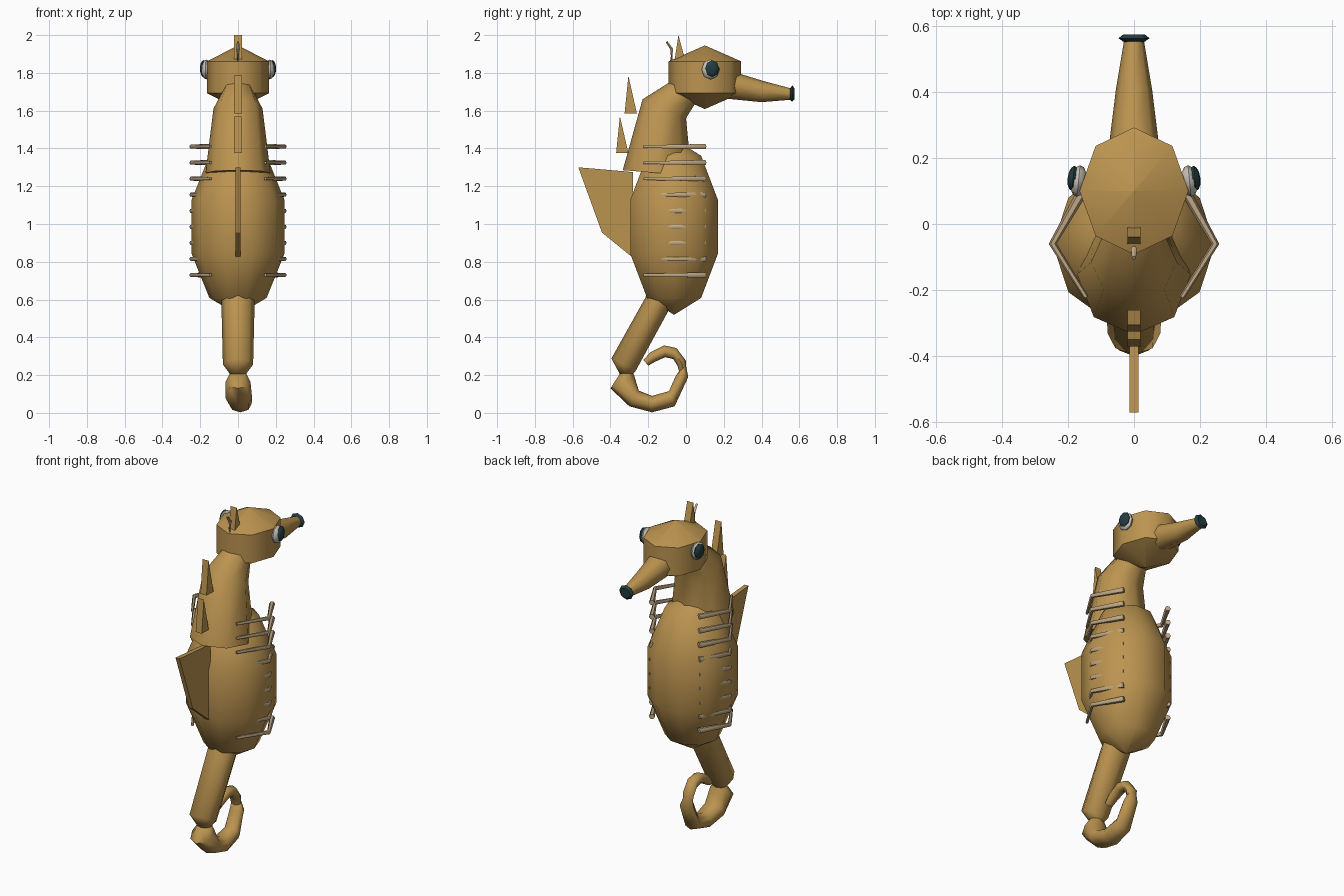
import bpy, bmesh, math
from mathutils import Vector

if "Cube" in bpy.data.objects:
    bpy.data.objects.remove(bpy.data.objects["Cube"])


def material(name, rgb):
    m = bpy.data.materials.new(name)
    m.diffuse_color = (*rgb, 1)
    m.use_nodes = True
    m.node_tree.nodes["Principled BSDF"].inputs["Base Color"].default_value = m.diffuse_color
    return m


TAN = material("tan skin", (0.50, 0.295, 0.08))
BEIGE = material("beige bone", (0.53, 0.39, 0.23))
WHITE = material("eye white", (0.60, 0.56, 0.49))
DARK = material("dark teal", (0.018, 0.045, 0.05))


def finish(name, bm, mat, angle=None):
    bmesh.ops.recalc_face_normals(bm, faces=bm.faces)
    me = bpy.data.meshes.new(name)
    bm.to_mesh(me)
    bm.free()
    me.materials.append(mat)
    ob = bpy.data.objects.new(name, me)
    bpy.context.collection.objects.link(ob)
    if angle:
        bpy.ops.object.select_all(action='DESELECT')
        bpy.context.view_layer.objects.active = ob
        ob.select_set(True)
        bpy.ops.object.shade_smooth_by_angle(angle=math.radians(angle))
    return ob


def skin(name, loops, mat, angle=None):
    """Bridge loops of points and cap both ends."""
    bm = bmesh.new()
    rows = [[bm.verts.new(p) for p in loop] for loop in loops]
    n = len(rows[0])
    for r, q in zip(rows, rows[1:]):
        for i in range(n):
            j = (i + 1) % n
            bm.faces.new((r[i], r[j], q[j], q[i]))
    bm.faces.new(rows[0])
    bm.faces.new(rows[-1])
    bmesh.ops.remove_doubles(bm, verts=bm.verts, dist=1e-4)
    return finish(name, bm, mat, angle)


def sections(name, data, mat, n=8, phase=0.0, angle=60):
    """Loft of oval sections: (y1, z1, y2, z2, half width, x offset)."""
    loops = []
    for y1, z1, y2, z2, w, *x in data:
        c = Vector((x[0] if x else 0, (y1 + y2) / 2, (z1 + z2) / 2))
        h = Vector((0, (y1 - y2) / 2, (z1 - z2) / 2))
        ts = [phase + math.tau * i / n for i in range(n)]
        loops.append([c + h * math.cos(t) + Vector((w * math.sin(t), 0, 0)) for t in ts])
    return skin(name, loops, mat, angle)


def ball(name, cy, cz, rx, ry, rz, rings, n, phase=0.0):
    """Faceted ball from horizontal sections, with tiny poles."""
    data = []
    for k in range(rings + 1):
        a = math.pi * k / rings
        s = max(math.sin(a), 0.004)
        z = cz - rz * math.cos(a)
        data.append((cy + ry * s, z, cy - ry * s, z, rx * s))
    return sections(name, data, TAN, n, phase)


def tube(name, path, mat, n=6):
    """Tube through (point, radius) stations."""
    pts = [Vector(p) for p, _ in path]
    loops = []
    for i, (_, r) in enumerate(path):
        d = (pts[min(i + 1, len(pts) - 1)] - pts[max(i - 1, 0)]).normalized()
        u = d.cross(Vector((0, 0, 1))).normalized()
        v = u.cross(d)
        loops.append([pts[i] + (u * math.cos(math.tau * k / n) + v * math.sin(math.tau * k / n)) * r
                      for k in range(n)])
    return skin(name, loops, mat, 60)


def plate(name, outline, half):
    """Flat fin from a side outline of (y, z)."""
    return skin(name, [[(x, y, z) for y, z in outline] for x in (-half, half)], TAN)


# Torso and head
ball("torso", -0.063, 0.985, 0.258, 0.256, 0.465, 5, 10, math.pi / 10)
ball("head", 0.10, 1.777, 0.19, 0.222, 0.168, 3, 8)

# Neck
sections("neck", [(-0.335, 1.285, 0.03, 1.255, 0.172),
                  (-0.23, 1.66, 0.0, 1.56, 0.13),
                  (-0.08, 1.755, 0.05, 1.64, 0.085),
                  (0.0, 1.82, 0.09, 1.70, 0.06)], TAN)

# Snout with its dark flared mouth
sections("snout", [(0.20, 1.82, 0.20, 1.665, 0.08),
                   (0.27, 1.80, 0.25, 1.66, 0.073),
                   (0.41, 1.757, 0.40, 1.645, 0.055),
                   (0.555, 1.718, 0.555, 1.658, 0.03)], TAN)
sections("mouth", [(0.55, 1.716, 0.55, 1.66, 0.03),
                   (0.562, 1.733, 0.562, 1.647, 0.047),
                   (0.574, 1.72, 0.574, 1.66, 0.032)], DARK, angle=30)

# Tail and its curled end
sections("tail", [(-0.20, 0.66, -0.05, 0.64, 0.09),
                  (-0.215, 0.61, -0.085, 0.555, 0.088),
                  (-0.395, 0.288, -0.265, 0.225, 0.08),
                  (-0.35, 0.205, -0.285, 0.20, 0.04)], TAN)
sections("tail_curl", [(-0.345, 0.215, -0.285, 0.215, 0.04),
                       (-0.40, 0.13, -0.275, 0.20, 0.066),
                       (-0.30, 0.035, -0.25, 0.118, 0.07, 0.005),
                       (-0.18, 0.003, -0.18, 0.09, 0.06, 0.012),
                       (-0.06, 0.035, -0.09, 0.115, 0.052, 0.012),
                       (0.012, 0.19, -0.055, 0.195, 0.044, 0.008),
                       (0.0, 0.25, -0.035, 0.225, 0.03)], TAN)
sections("tail_tip", [(0.0, 0.225, -0.035, 0.215, 0.03),
                      (0.0, 0.275, -0.045, 0.25, 0.036),
                      (-0.05, 0.343, -0.068, 0.285, 0.036),
                      (-0.115, 0.357, -0.11, 0.295, 0.034),
                      (-0.19, 0.32, -0.165, 0.27, 0.03),
                      (-0.225, 0.28, -0.20, 0.25, 0.025)], TAN)

# Fins and spikes along the back
plate("back_fin", [(-0.57, 1.30), (-0.28, 1.275), (-0.28, 0.82), (-0.445, 0.955)], 0.013)
plate("upper_spike", [(-0.305, 1.785), (-0.26, 1.585), (-0.325, 1.585)], 0.02)
plate("lower_spike", [(-0.35, 1.57), (-0.305, 1.375), (-0.37, 1.375)], 0.02)
plate("crest", [(-0.04, 2.0), (-0.005, 1.87), (-0.06, 1.87)], 0.02)
tube("crest_hair", [((0, -0.078, 1.85), 0.009), ((0, -0.075, 1.925), 0.009),
                    ((0, -0.103, 1.965), 0.006)], BEIGE)


# Eyes: flattened balls turned slightly forward
def eye(name, s, loc, size, mat):
    bm = bmesh.new()
    bmesh.ops.create_uvsphere(bm, u_segments=8, v_segments=6, radius=1)
    for v in bm.verts:
        x, y, z = v.co
        v.co = (s * (loc[0] + z * size[0] - 0.1 * y * size[1]),
                loc[1] + y * size[1], loc[2] + x * size[2])
    finish(name, bm, mat, 50)


for s, side in ((-1, "left"), (1, "right")):
    eye(side + "_eye", s, (0.168, 0.13, 1.818), (0.025, 0.048, 0.053), WHITE)
    eye(side + "_pupil", s, (0.184, 0.138, 1.822), (0.017, 0.038, 0.045), DARK)
    # Bent ribs, evenly stacked up the torso
    for i in range(9):
        z = 0.73 + i * 0.085
        tube(f"{side}_rib_{i + 1}", [((s * 0.155, 0.10, z), 0.016),
                                     ((s * 0.246, -0.06, z), 0.012),
                                     ((s * 0.145, -0.222, z), 0.008)], BEIGE)
